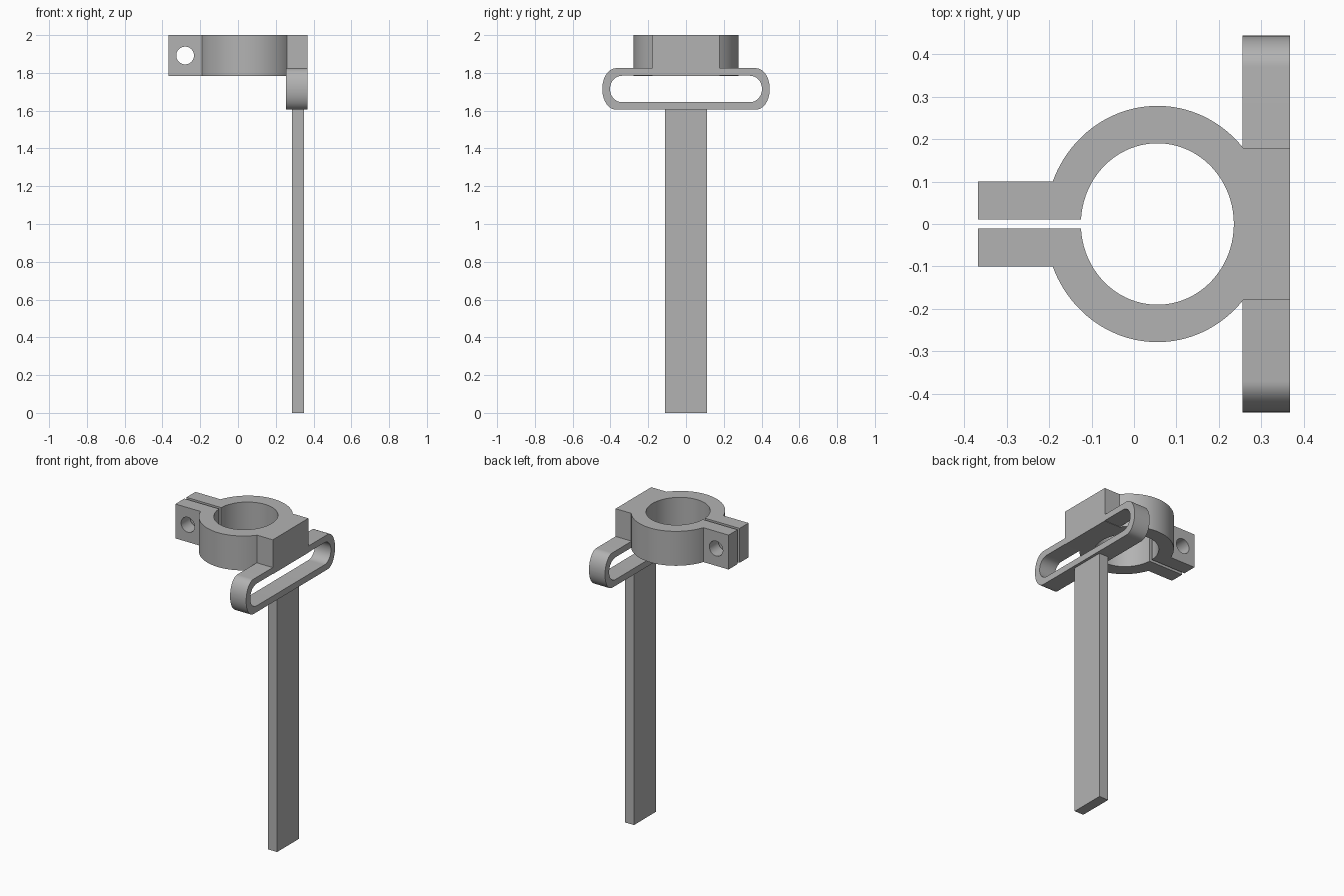
import bpy, bmesh
from math import cos, sin, pi, asin
from mathutils import Vector

if "Cube" in bpy.data.objects:
    bpy.data.objects.remove(bpy.data.objects["Cube"], do_unlink=True)

grey = bpy.data.materials.new("plain_grey")
grey.use_nodes = True
COLOUR = (0.45, 0.45, 0.45, 1)
grey.diffuse_color = COLOUR
grey.node_tree.nodes["Principled BSDF"].inputs["Base Color"].default_value = COLOUR


def extrude(name, points, depth):
    """Closed outline of 3D points, extruded along a vector."""
    bm = bmesh.new()
    face = bm.faces.new([bm.verts.new(p) for p in points])
    moved = bmesh.ops.extrude_face_region(bm, geom=[face], use_keep_orig=True)["geom"]
    bmesh.ops.translate(bm, vec=Vector(depth),
                        verts=[v for v in moved if isinstance(v, bmesh.types.BMVert)])
    bmesh.ops.recalc_face_normals(bm, faces=bm.faces)
    mesh = bpy.data.meshes.new(name)
    bm.to_mesh(mesh)
    bm.free()
    ob = bpy.data.objects.new(name, mesh)
    bpy.context.collection.objects.link(ob)
    mesh.materials.append(grey)
    return ob


def arc(cx, cy, rx, ry, start, end, steps):
    angles = [start + (end - start) * i / steps for i in range(steps + 1)]
    return [(cx + rx * cos(a), cy + ry * sin(a)) for a in angles]


def rounded(half_w, half_h, rx, ry, steps=12):
    """Rectangle with elliptical corners, centred on the origin."""
    pts = []
    for i, (sx, sy) in enumerate([(1, 1), (-1, 1), (-1, -1), (1, -1)]):
        pts += arc(sx * (half_w - rx), sy * (half_h - ry), rx, ry,
                   i * pi / 2, (i + 1) * pi / 2, steps)
    return pts


def cut(ob, cutter):
    """Subtract a helper solid and drop it."""
    mod = ob.modifiers.new("cut", "BOOLEAN")
    mod.operation, mod.solver, mod.object = "DIFFERENCE", "EXACT", cutter
    select(ob)
    bpy.ops.object.modifier_apply(modifier=mod.name)
    bpy.data.objects.remove(cutter, do_unlink=True)


def select(ob):
    bpy.ops.object.select_all(action="DESELECT")
    ob.select_set(True)
    bpy.context.view_layer.objects.active = ob


# Split ring clamp with two lugs and a flat mounting block
CX, END, BOTTOM, TOP = 0.055, 0.367, 1.783, 2.0
LUG, GAP, BLOCK = 0.1, 0.0105, 0.1775
OUT_X, OUT_Y, IN_X, IN_Y = 0.264, 0.278, 0.18, 0.19
half = [(-END, GAP), (-END, LUG)]
half += arc(CX, 0, OUT_X, OUT_Y, pi - asin(LUG / OUT_Y), asin(BLOCK / OUT_Y), 40)
half += [(END, BLOCK)]
slit = pi - asin(GAP / IN_Y)
outline = half + [(x, -y) for x, y in reversed(half)]
outline += arc(CX, 0, IN_X, IN_Y, -slit, slit, 80)
clamp = extrude("ring_clamp", [(x, y, BOTTOM) for x, y in outline], (0, 0, TOP - BOTTOM))

# Bolt hole through both lugs
hole = arc(-0.28, 1.892, 0.047, 0.047, 0, 2 * pi, 32)[:-1]
cut(clamp, extrude("bolt_cutter", [(x, -0.2, z) for x, z in hole], (0, 0.4, 0)))

# Slotted strap loop under the block
MID, LOOP_X = 1.715, 0.255
loop = extrude("strap_loop", [(LOOP_X, y, MID + z) for y, z in rounded(0.443, 0.11, 0.073, 0.108)],
               (END - LOOP_X, 0, 0))
slot = rounded(0.402, 0.07, 0.064, 0.068)
cut(loop, extrude("slot_cutter", [(0, y, MID + z) for y, z in slot], (1, 0, 0)))

# Long flat stem
stem = extrude("flat_stem", [(0.286, -0.11, 0), (0.35, -0.11, 0), (0.35, 0.11, 0), (0.286, 0.11, 0)],
               (0, 0, MID - 0.11))

for ob in (clamp, loop):
    select(ob)
    bpy.ops.object.shade_smooth_by_angle(angle=pi / 6)
